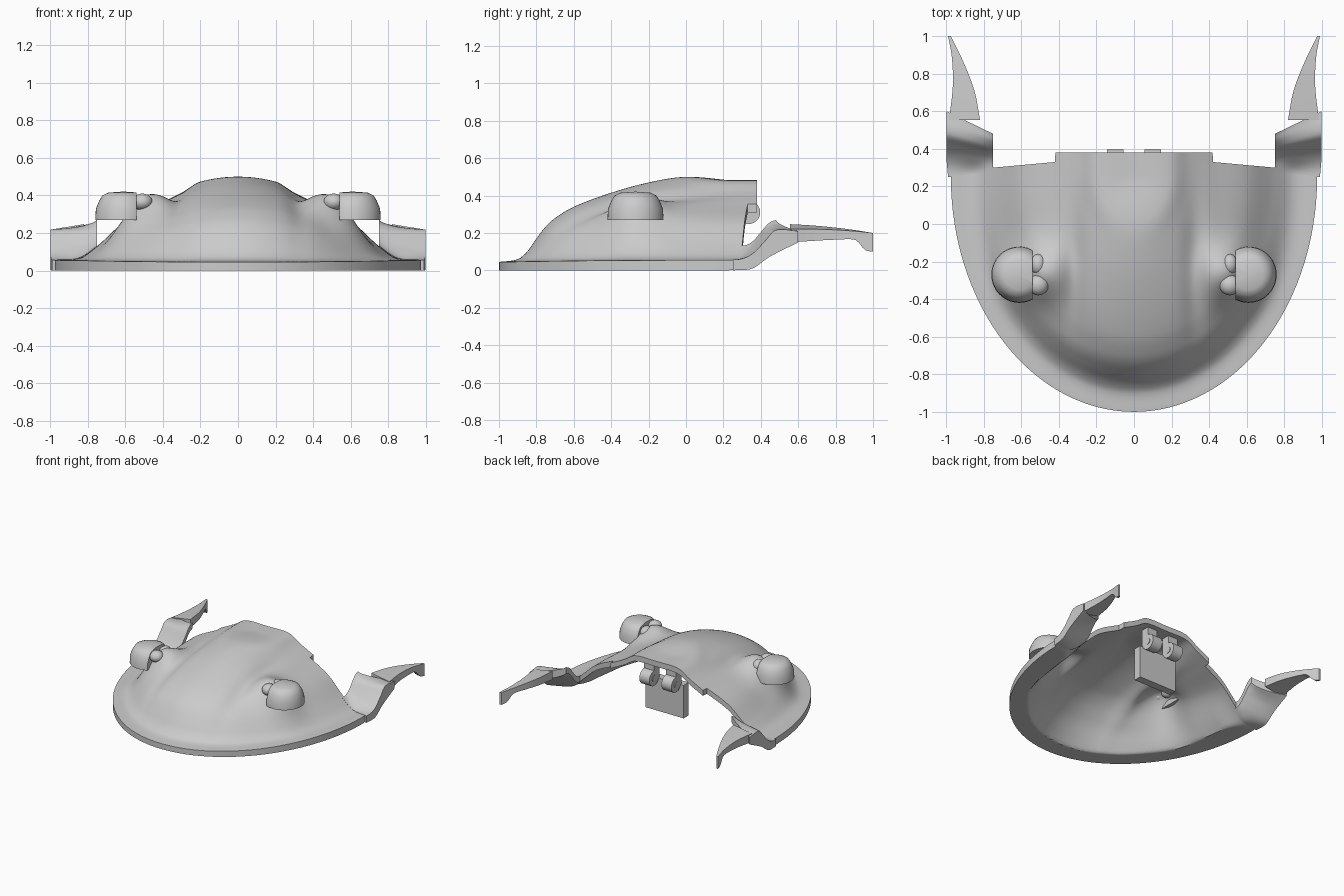
import bpy, bmesh, math
from mathutils import Vector

old = bpy.data.objects.get("Cube")
if old:
    bpy.data.objects.remove(old, do_unlink=True)

grey = bpy.data.materials.new("shell grey")
grey.use_nodes = True
grey.diffuse_color = (0.6, 0.6, 0.6, 1)
grey.node_tree.nodes["Principled BSDF"].inputs["Base Color"].default_value = (0.6, 0.6, 0.6, 1)


def curve(pts, t):
    """Smooth interpolation through (t, value) pairs."""
    t = min(max(t, pts[0][0]), pts[-1][0])
    n = len(pts)
    i = next(k for k in range(n - 1) if t <= pts[k + 1][0])

    def slope(k):
        a, b = pts[max(k - 1, 0)], pts[min(k + 1, n - 1)]
        return (b[1] - a[1]) / (b[0] - a[0])
    (t0, a), (t1, b) = pts[i], pts[i + 1]
    d = t1 - t0
    s = (t - t0) / d
    return (a * (1 + 2 * s) * (1 - s) ** 2 + b * s * s * (3 - 2 * s)
            + d * slope(i) * s * (1 - s) ** 2 + d * slope(i + 1) * s * s * (s - 1))


def finish(bm, name, mirror=False, angle=35):
    bmesh.ops.remove_doubles(bm, verts=bm.verts, dist=0.0003)
    bmesh.ops.recalc_face_normals(bm, faces=bm.faces)
    me = bpy.data.meshes.new(name)
    bm.to_mesh(me)
    bm.free()
    ob = bpy.data.objects.new(name, me)
    bpy.context.collection.objects.link(ob)
    me.materials.append(grey)
    if mirror:
        ob.modifiers.new("mirror", "MIRROR")
    bpy.ops.object.select_all(action="DESELECT")
    ob.select_set(True)
    bpy.context.view_layer.objects.active = ob
    bpy.ops.object.shade_smooth_by_angle(angle=math.radians(angle))


def slab(name, us, vs, top, bottom, mirror=False):
    """Closed sheet between two surfaces given over a (u, v) grid."""
    bm = bmesh.new()
    grids = [[[bm.verts.new(f(u, v)) for u in us] for v in vs] for f in (top, bottom)]
    nu, nv = len(us), len(vs)
    for g in grids:
        for j in range(nv - 1):
            for i in range(nu - 1):
                bm.faces.new((g[j][i], g[j][i + 1], g[j + 1][i + 1], g[j + 1][i]))
    loop = ([(0, i) for i in range(nu)] + [(j, nu - 1) for j in range(1, nv)]
            + [(nv - 1, i) for i in range(nu - 2, -1, -1)] + [(j, 0) for j in range(nv - 2, 0, -1)])
    for (j, i), (l, k) in zip(loop, loop[1:] + loop[:1]):
        bm.faces.new((grids[0][j][i], grids[0][l][k], grids[1][l][k], grids[1][j][i]))
    finish(bm, name, mirror)


def lerp(a, b, t):
    return a + (b - a) * t


def smooth(t):
    t = min(max(t, 0), 1)
    return t * t * (3 - 2 * t)


def steps(n):
    return [i / n for i in range(n + 1)]


# Carapace: domed height from a front profile blended into a side profile
FRONT = [(0, .48), (.2, .5), (.36, .47), (.52, .415), (.68, .34), (.76, .28),
         (.8, .235), (.84, .17), (.88, .1), (.92, .06), (1, .045)]
SIDE = [(0, .48), (.2, .475), (.3, .42), (.43, .355), (.62, .26), (.77, .13),
        (.87, .065), (1, .055)]
WIDE, MID, LONG = .975, .25, 1.25


def radius(x, y):
    return math.hypot(x / WIDE, min(0, y - MID) / LONG)


def height(x, y):
    x = abs(x)
    r = radius(x, y)
    w = (x / WIDE / r) ** 2 if r > 1e-5 else 0
    z = lerp(curve(FRONT, r), curve(SIDE, r), w)
    z += .12 * math.exp(-((x - .52) ** 2 + (y + .27) ** 2) / .022)       # eye mound
    z -= .03 * math.exp(-((x - .32) / .06) ** 2 - ((y + .25) / .35) ** 2)  # groove
    return z


def back_edge(x):
    x = abs(x)
    return .38 if x < .42 else lerp(.33, .30, min(1, (x - .42) / .33))


def shell_point(u, v):
    y = -1 + 1.3 * (1 - math.cos(v * math.pi / 2))
    x = u * WIDE * math.sqrt(max(0, 1 - (min(0, y - MID) / LONG) ** 2))
    y += (back_edge(x) - .3) * max(0, (y + .2) / .5)
    return x, y


def shell_top(u, v):
    x, y = shell_point(u, v)
    return x, y, height(x, y)


def shell_bottom(u, v):
    # thickens toward the front and sides into a flat rim
    x, y = shell_point(u, v)
    rim = smooth((radius(x, y) - .6) / .25) * (1 - smooth((y - .1) / .2))
    return x, y, max(0, height(x, y) - .045 - .05 * rim)


notch = [.429, .4325]
columns = sorted([2 * k - 1 for k in steps(120)] + notch + [-u for u in notch])
slab("carapace", columns, steps(80), shell_top, shell_bottom)

# Rear wings: rim corners that sweep up behind the shell
INNER = [(0, .13), (.35, .15), (.8, .25), (1, .27)]
OUTER = [(0, .06), (.3, .09), (.5, .16), (.65, .215), (1, .21)]
UNDER = [(0, 0), (.3, .01), (.55, .07), (1, .15)]


def wing_top(u, v):
    x = lerp(.75, .99 + .008 * min(1, 4 * v), u)
    y = lerp(lerp(.28, .25, u), lerp(.48, .6, u), v)
    z = lerp(curve(INNER, v), curve(OUTER, v), u ** .6)
    return x, y, lerp(height(x, y) + .002, z, smooth(3 * v))


def wing_bottom(u, v):
    x, y, z = wing_top(u, v)
    return x, y, max(0, lerp(z - .05, min(z - .05, curve(UNDER, v)), u))


slab("rear_wing", steps(12), steps(24), wing_top, wing_bottom, True)

# Rear spines: tapering blades with a hooked tip
BLADE_IN = [(0, .82), (.35, .85), (.7, .91), (1, .975)]
BLADE_OUT = [(0, .985), (.4, .965), (.75, .97), (1, .99)]
BLADE_LOW = [(0, .15), (.6, .165), (.8, .16), (.9, .11), (1, .1)]


def spine_top(u, v):
    x = lerp(curve(BLADE_IN, v), curve(BLADE_OUT, v), u)
    z = lerp(lerp(.247, .22, u), .2, v) + .03 * v * (1 - v)
    return x, lerp(.555, 1, v), z


def spine_bottom(u, v):
    x, y, z = spine_top(u, v)
    low = curve(BLADE_LOW, v)
    return x, y, lerp(min(z - .04, low + .03 * (1 - v)), low, u)


slab("rear_spine", steps(6), steps(24), spine_top, spine_bottom, True)

# Eyes: domed caps sliced flat on the inner side, with two small lobes
CAP = [(0, .27), (.15, .27), (.147, .328), (.13, .37), (.112, .4), (.08, .415), (0, .421)]
bm = bmesh.new()
ring = [bm.verts.new((r, 0, z)) for r, z in CAP]
edges = [bm.edges.new(pair) for pair in zip(ring, ring[1:])]
bmesh.ops.spin(bm, geom=ring + edges, cent=(0, 0, 0), axis=(0, 0, 1),
               angle=math.tau, steps=40, use_duplicate=False)
bmesh.ops.remove_doubles(bm, verts=bm.verts, dist=.0005)
bmesh.ops.translate(bm, verts=bm.verts, vec=(.61, -.27, 0))
bmesh.ops.bisect_plane(bm, geom=bm.verts[:] + bm.edges[:] + bm.faces[:],
                       plane_co=(.54, 0, 0), plane_no=(-1, 0, 0), clear_outer=True)
bmesh.ops.holes_fill(bm, edges=[e for e in bm.edges if e.is_boundary])
finish(bm, "eye_cap", True)

bm = bmesh.new()
for pos, size in (((.51, -.325, .365), (.055, .055, .045)), ((.51, -.215, .36), (.042, .055, .045))):
    new = bmesh.ops.create_uvsphere(bm, u_segments=20, v_segments=12, radius=1)["verts"]
    bmesh.ops.scale(bm, verts=new, vec=size)
    bmesh.ops.translate(bm, verts=new, vec=pos)
finish(bm, "eye_lobes", True)


def knuckle_part(bm, pos, size, depth):
    """Cylinder lying along x."""
    rot = Vector((0, 0, 1)).rotation_difference(Vector((1, 0, 0))).to_matrix()
    new = bmesh.ops.create_cone(bm, cap_ends=True, segments=28, radius1=size,
                                radius2=size, depth=depth)["verts"]
    bmesh.ops.rotate(bm, verts=new, cent=(0, 0, 0), matrix=rot)
    bmesh.ops.translate(bm, verts=new, vec=pos)


def box(bm, pos, size):
    new = bmesh.ops.create_cube(bm, size=1)["verts"]
    bmesh.ops.scale(bm, verts=new, vec=size)
    bmesh.ops.translate(bm, verts=new, vec=pos)


# Hinge: knuckles with pins under the rear edge, carrying a hanging plate
bm = bmesh.new()
knuckle_part(bm, (.1, .335, .31), .062, .09)
knuckle_part(bm, (.1, .335, .31), .025, .1)
box(bm, (.1, .3, .36), (.09, .07, .16))
finish(bm, "hinge_knuckle", True)

bm = bmesh.new()
box(bm, (0, .245, .155), (.345, .065, .27))
finish(bm, "hinge_plate")
